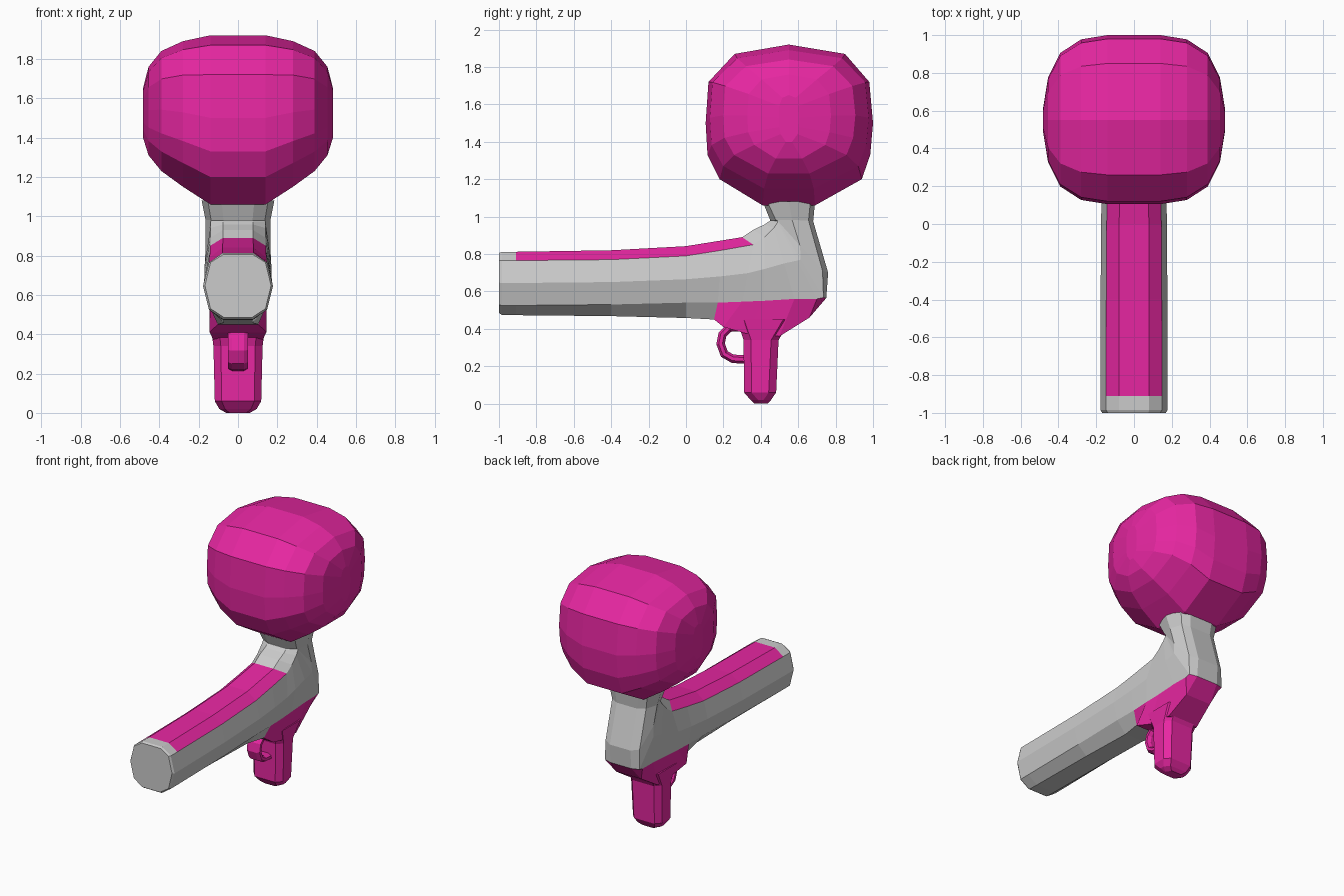
import bpy, bmesh
from mathutils import Vector

pink = bpy.data.materials.new("pink")
pink.diffuse_color = (0.8, 0.02, 0.36, 1)


def loft(name, rings, mats=(pink,), paint=None):
    """Skin closed rings of equal length; paint(segment, side) picks the material slot."""
    bm = bmesh.new()
    rows = [[bm.verts.new(p) for p in ring] for ring in rings]
    n = len(rows[0])
    for i in range(len(rows) - 1):
        for k in range(n):
            f = bm.faces.new((rows[i][k], rows[i][(k + 1) % n],
                              rows[i + 1][(k + 1) % n], rows[i + 1][k]))
            if paint:
                f.material_index = paint(i, k)
    bm.faces.new(rows[0][::-1])
    bm.faces.new(rows[-1])
    bmesh.ops.remove_doubles(bm, verts=bm.verts, dist=0.0005)
    bmesh.ops.recalc_face_normals(bm, faces=bm.faces)
    me = bpy.data.meshes.new(name)
    bm.to_mesh(me)
    bm.free()
    for m in mats:
        me.materials.append(m)
    ob = bpy.data.objects.new(name, me)
    bpy.context.collection.objects.link(ob)
    return ob


# Body: barrel that bends up into the neck.
# Each ring: bottom, lower edge, upper edge, top (y, z), half width, bottom width factor
body = [
    ((-1, .485), (-1, .53), (-1, .765), (-1, .805), .168, .42),
    ((-.985, .475), (-.985, .525), (-.985, .765), (-.985, .812), .178, .42),
    ((-.91, .473), (-.91, .525), (-.91, .765), (-.91, .812), .178, .42),
    ((-.4, .468), (-.4, .53), (-.4, .77), (-.4, .82), .177, .42),
    ((0, .458), (0, .54), (0, .79), (0, .842), .174, .42),
    ((.15, .45), (.17, .54), (.19, .82), (.15, .866), .172, .6),
    ((.20, .41), (.30, .545), (.36, .85), (.30, .89), .17, .85),
    ((.32, .375), (.42, .55), (.42, .89), (.36, .93), .17, .75),
    ((.50, .36), (.58, .56), (.47, .94), (.42, .958), .17, .7),
    ((.66, .46), (.70, .56), (.49, .97), (.44, .972), .168, .6),
    ((.75, .565), (.735, .567), (.49, .973), (.447, .976), .168, .5),
    ((.76, .70), (.73, .71), (.49, .977), (.45, .979), .165, .5),
    ((.68, .975), (.655, .98), (.48, .982), (.45, .982), .165, .5),
    ((.69, 1.08), (.665, 1.08), (.435, 1.08), (.41, 1.08), .185, .5),
]
rings = []
for b, l, u, t, w, bf in body:
    m = ((l[0] + u[0]) / 2, (l[1] + u[1]) / 2)
    side = [(w * bf, b), (w * max(.83, bf), l), (w, m), (w * .83, u), (w * .45, t)]
    rings.append([(x, *p) for x, p in side] + [(-x, *p) for x, p in side[::-1]])


def body_paint(seg, k):
    if k in (3, 4, 5) and 2 <= seg <= 5:      # top stripe
        return 1
    if k in (0, 8, 9) and 5 <= seg <= 9:      # lower receiver
        return 1
    return 0


loft("barrel_and_body", rings, (None, pink), body_paint)

# Hopper: side profile scaled along x
profile = [(.55, 1.92), (.85, 1.87), (.98, 1.72), (1.0, 1.5), (.985, 1.33), (.94, 1.2),
           (.69, 1.06), (.41, 1.06), (.18, 1.2), (.115, 1.33), (.105, 1.5), (.12, 1.72), (.26, 1.87)]
half = [(.14, 1, 1.06, 1.92), (.28, .95, 1.15, 1.89), (.39, .79, 1.23, 1.84),
        (.455, .5, 1.31, 1.76), (.483, .12, 1.4, 1.65)]
stations = [(-x, *r) for x, *r in half[::-1]] + half
loft("hopper", [[(x, .55 + (y - .55) * s, z0 + (z - 1.06) / .86 * (z1 - z0)) for y, z in profile]
                for x, s, z0, z1 in stations])

# Grip: chamfered box tapering at the bottom
grip = [(0, .06, .365, .435), (.02, .095, .345, .455), (.06, .118, .31, .482),
        (.34, .125, .308, .495), (.45, .14, .27, .56)]
loft("grip", [[(x, y, z) for x, y in
               ((w, a + .04), (w, b - .04), (w * .7, b), (-w * .7, b),
                (-w, b - .04), (-w, a + .04), (-w * .7, a), (w * .7, a))]
              for z, w, a, b in grip])

# Trigger guard: flattened tube bent from the receiver to the grip
path = [Vector((0, y, z)) for y, z in
        ((.28, .41), (.23, .405), (.195, .37), (.185, .32), (.205, .265), (.25, .24), (.33, .235))]
rings = []
for i, p in enumerate(path):
    d = (path[min(i + 1, len(path) - 1)] - path[max(i - 1, 0)]).normalized()
    n = Vector((0, -d.z, d.y))
    rings.append([p + Vector((x, 0, 0)) + n * h for x, h in
                  ((.052, .01), (.03, .023), (-.03, .023), (-.052, .01),
                   (-.052, -.01), (-.03, -.023), (.03, -.023), (.052, -.01))])
loft("trigger_guard", rings)
